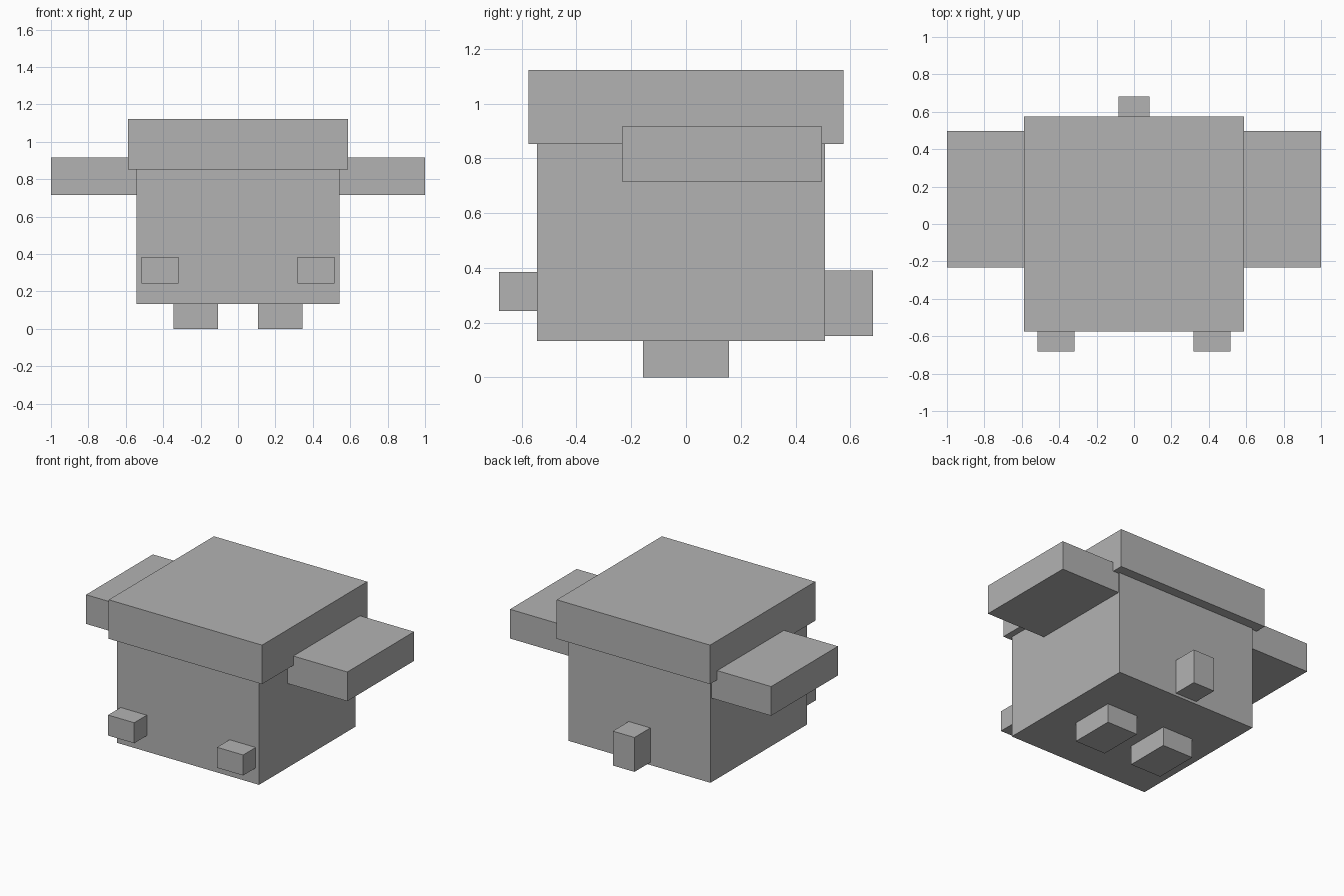
import bpy
import bmesh
from mathutils import Vector

cube = bpy.data.objects.get("Cube")
if cube:
    bpy.data.objects.remove(cube, do_unlink=True)

# Single plain grey
grey = bpy.data.materials.new("plain_grey")
grey.use_nodes = True
colour = (0.45, 0.45, 0.45, 1)
grey.diffuse_color = colour
grey.node_tree.nodes["Principled BSDF"].inputs["Base Color"].default_value = colour


def box(name, x, y, z):
    """Flat-sided box spanning the given (low, high) ranges."""
    bm = bmesh.new()
    bmesh.ops.create_cube(bm, size=1)
    low, high = (Vector(corner) for corner in zip(x, y, z))
    for v in bm.verts:
        v.co = (low + high) / 2 + v.co * (high - low)
    mesh = bpy.data.meshes.new(name)
    bm.to_mesh(mesh)
    bm.free()
    mesh.materials.append(grey)
    obj = bpy.data.objects.new(name, mesh)
    bpy.context.collection.objects.link(obj)
    return obj


def box_pair(name, x, y, z):
    """Matching boxes on the left (+x) and right (-x) sides."""
    box("left_" + name, x, y, z)
    box("right_" + name, (-x[1], -x[0]), y, z)


# Body and overhanging top slab
box("body", (-0.543, 0.543), (-0.545, 0.508), (0.133, 0.853))
box("top_slab", (-0.587, 0.587), (-0.575, 0.575), (0.853, 1.123))

# Side wings, front paws and feet
box_pair("wing", (0.543, 1.0), (-0.233, 0.497), (0.715, 0.917))
box_pair("front_paw", (0.317, 0.517), (-0.682, -0.545), (0.243, 0.385))
box_pair("foot", (0.108, 0.345), (-0.157, 0.157), (0.0, 0.133))

# Tail
box("tail", (-0.083, 0.083), (0.508, 0.682), (0.152, 0.39))
